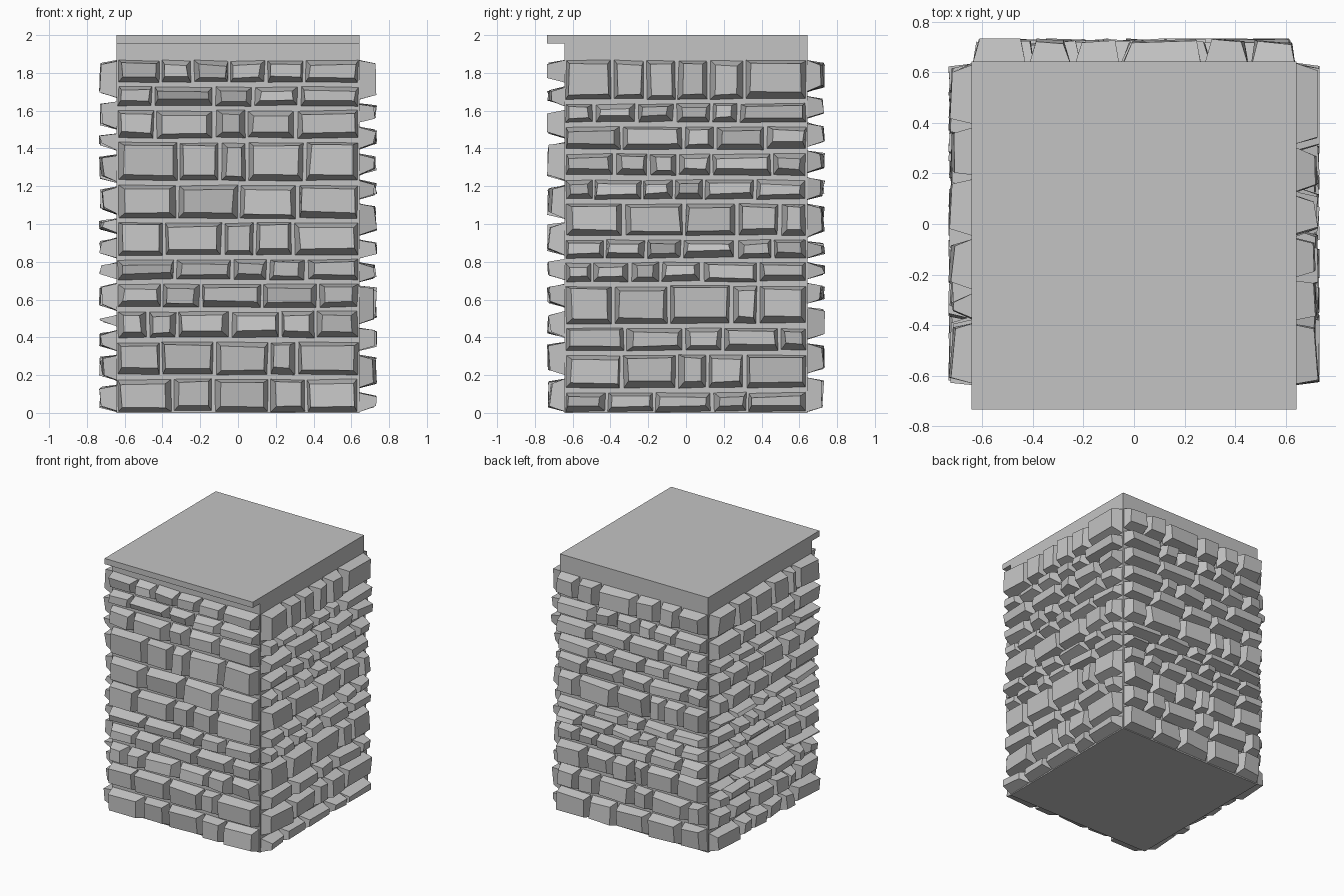
import bpy, bmesh, math, random
from mathutils import Matrix, Vector

if "Cube" in bpy.data.objects:
    bpy.data.objects.remove(bpy.data.objects["Cube"])

random.seed(11)
HALF = 0.643      # half width of the square core
GAP = 0.016       # joint between stones

stone_grey = bpy.data.materials.new("stone grey")
stone_grey.diffuse_color = (0.55, 0.55, 0.55, 1)
stone_grey.use_nodes = True
stone_grey.node_tree.nodes["Principled BSDF"].inputs["Base Color"].default_value = stone_grey.diffuse_color


def finish(name, bm):
    bmesh.ops.recalc_face_normals(bm, faces=bm.faces)
    mesh = bpy.data.meshes.new(name)
    bm.to_mesh(mesh)
    bm.free()
    mesh.materials.append(stone_grey)
    obj = bpy.data.objects.new(name, mesh)
    bpy.context.collection.objects.link(obj)
    return obj


def prism(bm, profile, x0, x1):
    """Extrude a (y, z) outline along x."""
    face = bm.faces.new([bm.verts.new((x0, y, z)) for y, z in profile])
    out = bmesh.ops.extrude_face_region(bm, geom=[face])
    moved = [v for v in out["geom"] if isinstance(v, bmesh.types.BMVert)]
    bmesh.ops.translate(bm, verts=moved, vec=(x1 - x0, 0, 0))


def stone(bm, u0, u1, z0, z1):
    """Rough-cut stone: tapered block with an uneven, tilted outer face."""
    j = lambda a: random.uniform(-a, a)
    depth = random.uniform(0.07, 0.088)
    tilt_u, tilt_z = j(0.009), j(0.008)
    inset = [random.uniform(0.012, 0.034) for _ in range(2)]
    low, high = random.uniform(0.022, 0.036), random.uniform(0.012, 0.026)
    inner, outer = [], []
    for su, sz in ((0, 0), (1, 0), (1, 1), (0, 1)):
        u = (u1 - j(0.004)) if su else (u0 + j(0.004))
        z = (z1 - random.uniform(0, 0.008)) if sz else (z0 + random.uniform(0, 0.008))
        inner.append(bm.verts.new((u, -HALF + 0.004, z)))
        uo = u - inset[1] if su else u + inset[0]
        zo = z - high if sz else z + low
        d = HALF + depth + tilt_u * (2 * su - 1) + tilt_z * (2 * sz - 1)
        outer.append(bm.verts.new((uo + j(0.005), -min(d, 0.735), zo + j(0.004))))
    bm.faces.new(inner[::-1])
    bm.faces.new(outer)
    for i in range(4):
        k = (i + 1) % 4
        bm.faces.new((inner[i], inner[k], outer[k], outer[i]))


def wall(name, rows, quarter_turns):
    """rows: (course top, joint positions...) from the top down."""
    bm = bmesh.new()
    for i, (top, *cuts) in enumerate(rows):
        bottom = rows[i + 1][0] + GAP if i + 1 < len(rows) else 0.003
        edges = [-HALF] + cuts + [HALF]
        for a, b in zip(edges, edges[1:]):
            stone(bm, a + GAP / 2, b - GAP / 2, bottom, top)
    bm.transform(Matrix.Rotation(quarter_turns * math.pi / 2, 4, 'Z'))
    finish(name, bm)


def random_rows(tops):
    """Courses with five or six stones of mixed widths."""
    rows = []
    for top in tops:
        widths = [random.uniform(0.55, 1.45) for _ in range(random.choice((5, 5, 6)))]
        total, pos, cuts = sum(widths), -HALF, []
        for w in widths[:-1]:
            pos += 2 * HALF * w / total
            cuts.append(pos)
        rows.append((top, *cuts))
    return rows


# Solid core with a thin lip overhanging the front at the top
bm = bmesh.new()
prism(bm, [(-HALF, 0), (HALF, 0), (HALF, 2), (-0.735, 2), (-0.735, 1.955), (-HALF, 1.955)],
      -HALF, HALF)
finish("core_with_top_lip", bm)

# Stone courses on the front
wall("front_stones", [
    (1.87, -.41, -.24, -.045, .15, .35),
    (1.73, -.45, -.13, .08, .325),
    (1.605, -.44, -.125, .045, .305),
    (1.435, -.315, -.095, .05, .355),
    (1.21, -.32, .005, .315),
    (1.01, -.39, -.08, .09, .29),
    (.815, -.335, -.03, .16, .36),
    (.685, -.405, -.195, .13, .425),
    (.54, -.475, -.32, -.04, .225, .41),
    (.378, -.41, -.125, .165, .31),
    (.182, -.345, -.13, .165, .36)], 0)

# Stone courses on the right
wall("right_stones", [
    (1.87, -.39, -.215, -.05, .12, .31),
    (1.64, -.485, -.26, -.06, .135, .28),
    (1.52, -.34, -.015, .155, .42),
    (1.375, -.38, -.2, -.045, .135, .455),
    (1.237, -.49, -.23, -.065, .095, .365),
    (1.11, -.33, -.01, .27, .495),
    (.92, -.43, -.21, -.02, .265, .46),
    (.80, -.495, -.295, -.135, .085, .38),
    (.675, -.385, -.09, .24, .38),
    (.452, -.32, -.01, .195, .495),
    (.31, -.34, -.05, .115, .31),
    (.112, -.42, -.17, .14, .325)], 1)

# Stone courses on the back and left
wall("back_stones", random_rows(
    [1.87, 1.68, 1.54, 1.39, 1.25, 1.11, .91, .80, .69, .56, .37, .19]), 2)
wall("left_stones", random_rows(
    [1.87, 1.65, 1.48, 1.37, 1.20, 1.03, .93, .80, .69, .52, .44, .31, .15]), 3)
